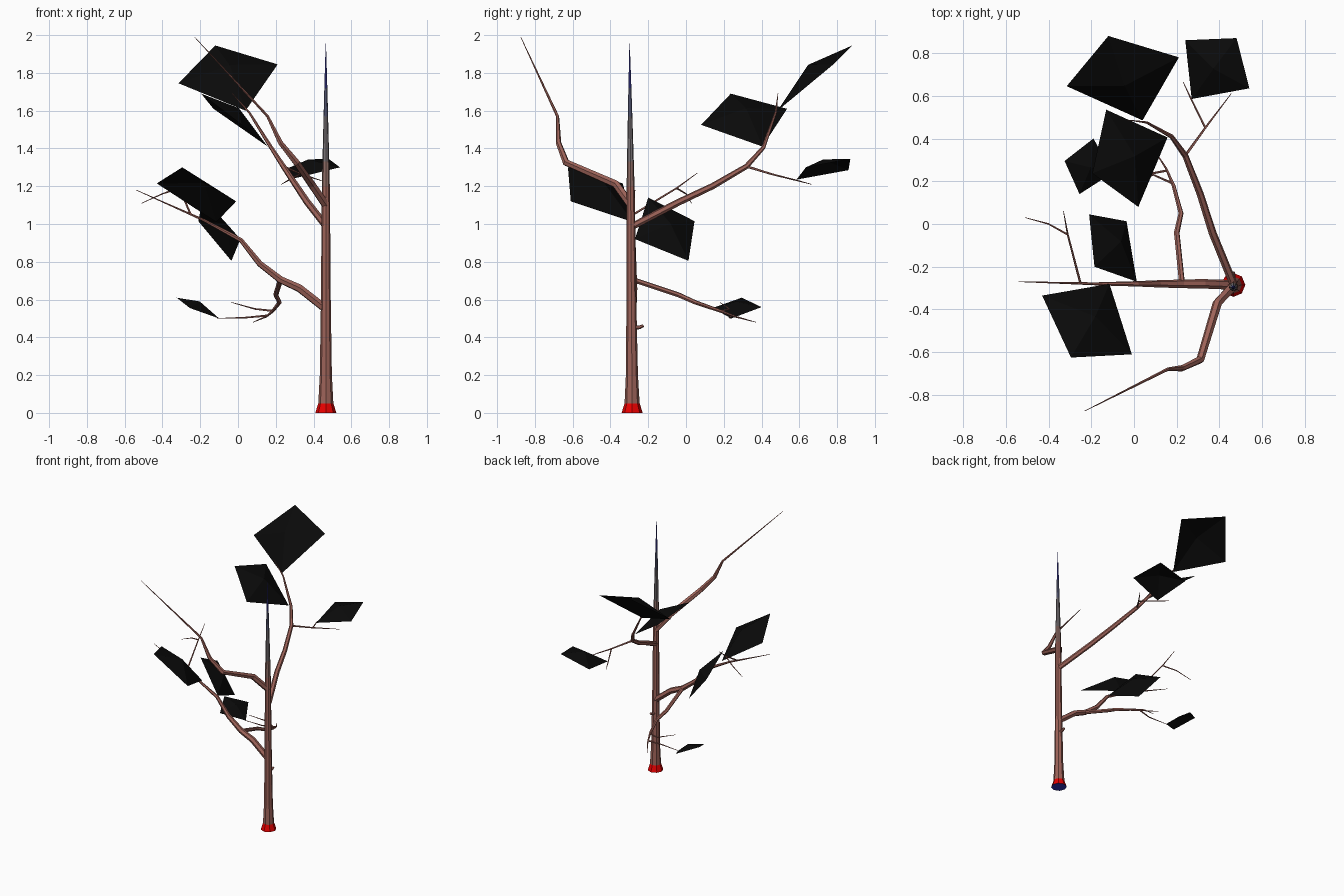
import bpy, bmesh, math
from mathutils import Vector

cube = bpy.data.objects.get("Cube")
if cube:
    bpy.data.objects.remove(cube, do_unlink=True)


def make_material(name, red, green, blue):
    mat = bpy.data.materials.new(name)
    mat.use_nodes = True
    mat.diffuse_color = (red, green, blue, 1)
    shader = mat.node_tree.nodes["Principled BSDF"]
    shader.inputs["Base Color"].default_value = (red, green, blue, 1)
    shader.inputs["Roughness"].default_value = 0.9
    return mat


bark = make_material("bark brown", 0.34, 0.125, 0.1)
bark_dull = make_material("dull bark", 0.27, 0.15, 0.13)
bark_grey = make_material("grey bark", 0.19, 0.17, 0.18)
bark_slate = make_material("slate bark", 0.13, 0.14, 0.25)
tip_blue = make_material("tip blue", 0.06, 0.06, 0.42)
root_red = make_material("root red", 0.85, 0.0, 0.0)
root_blue = make_material("underside blue", 0.03, 0.03, 0.5)
leaf_black = make_material("leaf black", 0.003, 0.003, 0.003)


def add_object(name, bm, materials):
    mesh = bpy.data.meshes.new(name)
    bm.to_mesh(mesh)
    bm.free()
    for mat in materials:
        mesh.materials.append(mat)
    obj = bpy.data.objects.new(name, mesh)
    bpy.context.collection.objects.link(obj)
    return obj


def add_tube(name, points, radii, sides=6, materials=(bark,)):
    """Sweep a tapering polygon along a path and close both ends."""
    bm = bmesh.new()
    points = [Vector(p) for p in points]
    last = len(points) - 1
    normal = None
    rings = []
    for i, (point, radius) in enumerate(zip(points, radii)):
        before = point - points[i - 1] if i else points[1] - point
        after = points[i + 1] - point if i < last else before
        axis = (before.normalized() + after.normalized()).normalized()
        if normal is None:
            normal = axis.orthogonal()
        normal = (normal - axis * normal.dot(axis)).normalized()
        side = axis.cross(normal)
        ring = []
        for k in range(sides):
            angle = math.tau * k / sides
            offset = normal * math.cos(angle) + side * math.sin(angle)
            ring.append(bm.verts.new(point + offset * radius))
        rings.append(ring)
    for low, high in zip(rings, rings[1:]):
        for k in range(sides):
            n = (k + 1) % sides
            bm.faces.new((low[k], low[n], high[n], high[k]))
    bm.faces.new(rings[0][::-1])
    bm.faces.new(rings[-1])
    return add_object(name, bm, materials)


def add_branch(name, points, start, sides=6, tip=0.0015):
    """A branch that thins gently at first and then runs out to a point."""
    last = len(points) - 1
    radii = [max(tip, start * (1 - (i / last) ** 2)) for i in range(last + 1)]
    return add_tube(name, points, radii, sides)


def add_leaf(name, corners):
    """A four-cornered leaf whose middle is raised into a shallow peak."""
    bm = bmesh.new()
    corners = [Vector(c) for c in corners]
    normal = (corners[2] - corners[0]).cross(corners[3] - corners[1]).normalized()
    if normal.z < 0:
        normal.negate()
    size = sum((corners[i] - corners[i - 1]).length for i in range(4)) / 4
    centre = sum(corners, Vector()) / 4 + normal * size * 0.2
    peak = bm.verts.new(centre)
    rim = [bm.verts.new(c) for c in corners]
    for i in range(4):
        bm.faces.new((rim[i - 1], rim[i], peak))
    bmesh.ops.recalc_face_normals(bm, faces=bm.faces)
    return add_object(name, bm, [leaf_black])


# Trunk: flared red foot, brown stem, fading to a blue tip
trunk_x, trunk_y = 0.465, -0.285
profile = [(0, 0.056), (0.05, 0.04), (0.2, 0.032), (0.6, 0.026), (1.0, 0.023),
           (1.2, 0.021), (1.33, 0.018), (1.45, 0.015), (1.57, 0.012),
           (1.72, 0.008), (1.955, 0.001)]
bands = [(0.001, root_blue), (0.05, root_red), (1.2, bark), (1.36, bark_dull),
         (1.57, bark_grey), (1.72, bark_slate), (2, tip_blue)]
trunk = add_tube("trunk", [(trunk_x, trunk_y - 0.007 * z, z) for z, r in profile],
                 [r for z, r in profile], 8, [mat for top, mat in bands])
for face in trunk.data.polygons:
    height = face.center.z
    face.material_index = next(i for i, b in enumerate(bands) if height < b[0])

# Front branch
add_branch("front_branch", [
    (0.465, -0.29, 1.1), (0.39, -0.37, 1.21), (0.31, -0.635, 1.325),
    (0.225, -0.675, 1.43), (0.157, -0.68, 1.57), (-0.23, -0.875, 1.99)], 0.023)

# Back branch and its twigs
add_branch("back_branch", [
    (0.465, -0.28, 0.99), (0.367, -0.04, 1.115), (0.31, 0.14, 1.2),
    (0.24, 0.32, 1.305), (0.175, 0.41, 1.405), (0.06, 0.475, 1.59),
    (-0.03, 0.487, 1.69)], 0.019)
add_branch("back_twig", [
    (0.24, 0.32, 1.305), (0.334, 0.45, 1.265), (0.455, 0.61, 1.225)], 0.007, 5)
add_branch("back_twig_fork", [
    (0.334, 0.45, 1.265), (0.265, 0.59, 1.23), (0.23, 0.665, 1.21)], 0.005, 5)

# Right branch and its twigs
add_branch("right_branch", [
    (0.465, -0.285, 0.55), (0.325, -0.28, 0.66), (0.225, -0.28, 0.705),
    (0.115, -0.28, 0.79), (0.015, -0.28, 0.915), (-0.18, -0.28, 1.02),
    (-0.54, -0.27, 1.18)], 0.023)
add_branch("right_twig", [
    (-0.25, -0.28, 1.05), (-0.31, -0.05, 1.19), (-0.33, 0.06, 1.27)], 0.006, 5)
add_branch("right_twig_fork", [
    (-0.31, -0.05, 1.19), (-0.4, 0.0, 1.16), (-0.51, 0.03, 1.11)], 0.005, 5)

# Low side branch growing back from the right branch
add_branch("low_branch", [
    (0.225, -0.28, 0.705), (0.2, -0.04, 0.625), (0.22, 0.05, 0.585),
    (0.185, 0.18, 0.54), (0.15, 0.26, 0.51), (0.08, 0.37, 0.48)], 0.014)
add_branch("low_twig_long", [
    (0.155, 0.25, 0.515), (0.05, 0.23, 0.505), (-0.11, 0.24, 0.5)], 0.006, 5)
add_branch("low_twig_short", [
    (0.18, 0.19, 0.54), (0.09, 0.23, 0.55), (-0.035, 0.18, 0.585)], 0.006, 5)

# Short stub on the trunk
add_tube("trunk_stub", [(0.465, -0.28, 0.45), (0.465, -0.245, 0.453),
                        (0.465, -0.225, 0.462)], [0.013, 0.01, 0.008])

# Leaves
add_leaf("top_leaf", [(-0.12, 0.88, 1.945), (0.21, 0.78, 1.845),
                      (0.04, 0.485, 1.6), (-0.315, 0.645, 1.745)])
add_leaf("upper_leaf", [(-0.13, 0.535, 1.61), (0.157, 0.405, 1.41),
                        (0.02, 0.08, 1.525), (-0.195, 0.237, 1.69)])
add_leaf("back_leaf", [(0.27, 0.585, 1.235), (0.24, 0.86, 1.285),
                       (0.48, 0.87, 1.345), (0.54, 0.635, 1.3)])
add_leaf("front_leaf", [(-0.43, -0.335, 1.215), (-0.115, -0.28, 1.01),
                        (-0.01, -0.61, 1.12), (-0.295, -0.625, 1.3)])
add_leaf("middle_leaf", [(-0.21, 0.045, 1.015), (-0.035, 0.013, 0.805),
                         (0.013, -0.27, 0.92), (-0.185, -0.2, 1.14)])
add_leaf("low_leaf", [(-0.325, 0.295, 0.61), (-0.19, 0.4, 0.56),
                      (-0.1, 0.24, 0.5), (-0.255, 0.14, 0.555)])
